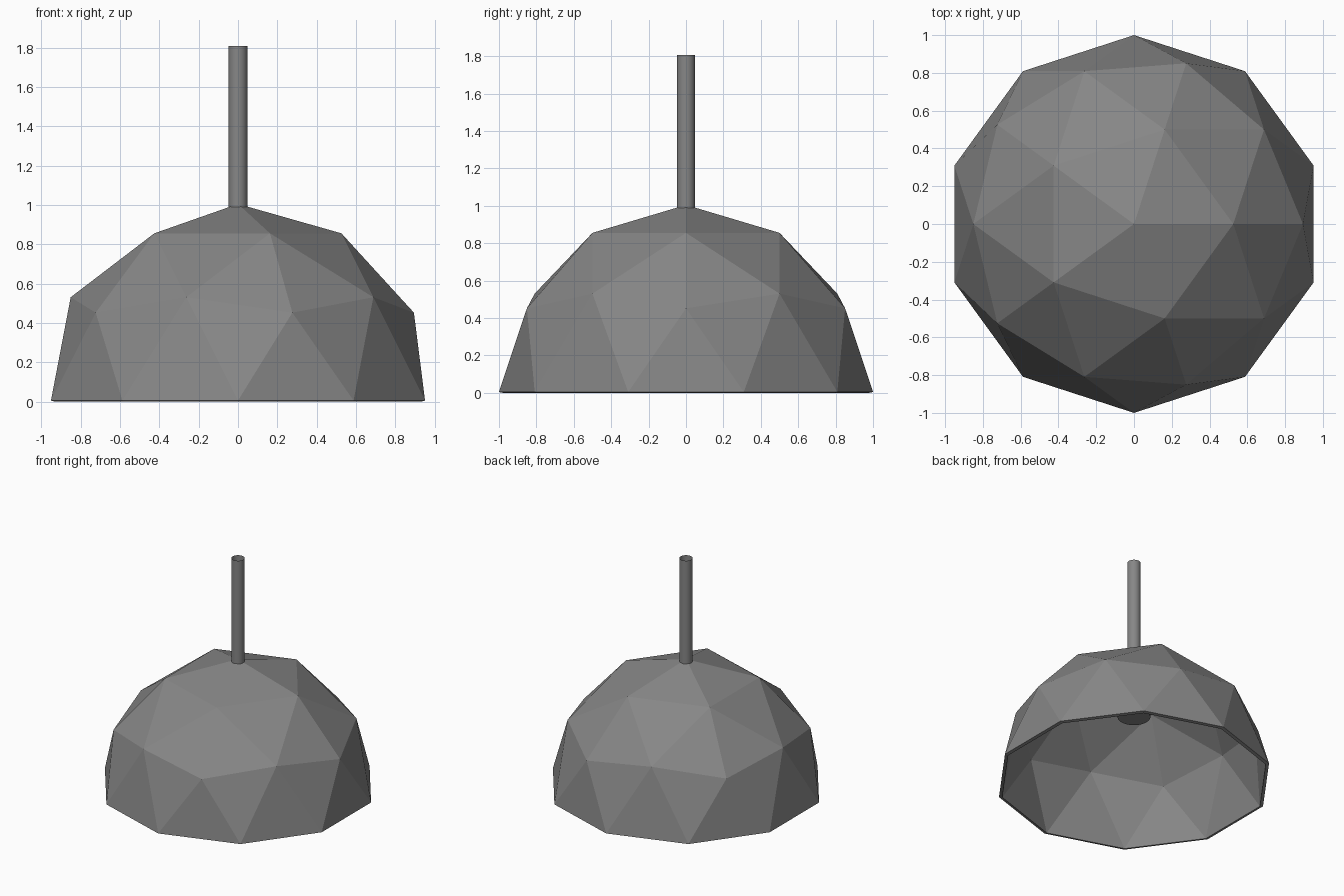
import bpy, bmesh, math

if "Cube" in bpy.data.objects:
    bpy.data.objects.remove(bpy.data.objects["Cube"])

THICK = 0.025
LIFT = 0.005  # inner rim hangs slightly below the outer rim

# dark grey metal
metal = bpy.data.materials.new("dark_metal")
metal.diffuse_color = (0.24, 0.24, 0.24, 1)
metal.use_nodes = True
metal.node_tree.nodes["Principled BSDF"].inputs["Base Color"].default_value = metal.diffuse_color

# faceted shade: upper half of an icosphere, thickened inward
bm = bmesh.new()
bmesh.ops.create_icosphere(bm, subdivisions=2, radius=1.0)
bmesh.ops.delete(bm, geom=[v for v in bm.verts if v.co.z < -0.01], context='VERTS')
mesh = bpy.data.meshes.new("shade")
bm.to_mesh(mesh)
bm.free()
shade = bpy.data.objects.new("shade", mesh)
bpy.context.collection.objects.link(shade)
shade.location.z = LIFT
shade.data.materials.append(metal)
solid = shade.modifiers.new("thickness", 'SOLIDIFY')
solid.thickness = THICK
solid.offset = -1


def cylinder(name, radius, z0, z1, caps='NGON', sides=32):
    bpy.ops.mesh.primitive_cylinder_add(vertices=sides, radius=radius, depth=z1 - z0,
                                        end_fill_type=caps, location=(0, 0, (z0 + z1) / 2))
    obj = bpy.context.object
    obj.name = name
    obj.data.materials.append(metal)
    bpy.ops.object.shade_smooth_by_angle(angle=math.radians(40))
    return obj


# open tube above the shade
cylinder("hanging_rod", 0.048, 0.94, 1.807, caps='NOTHING')

# lamp socket inside the shade
cylinder("lamp_socket", 0.118, 0.53, 0.94)
